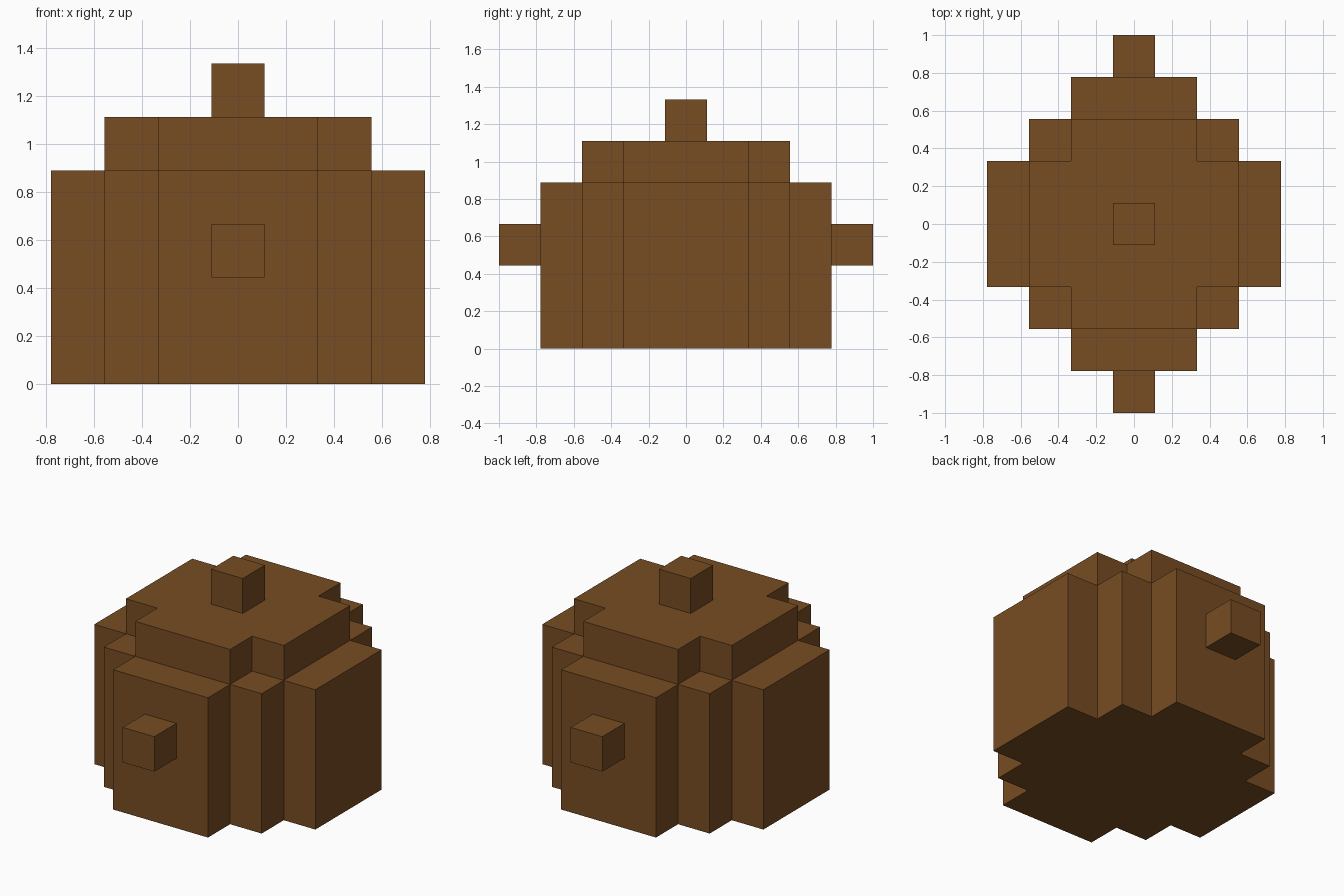
import bpy
import bmesh

cube = bpy.data.objects.get("Cube")
if cube:
    bpy.data.objects.remove(cube, do_unlink=True)

U = 2 / 9  # one block

brown = bpy.data.materials.new("brown")
brown.use_nodes = True
colour = (0.185, 0.073, 0.0165, 1)
brown.diffuse_color = colour
bsdf = next(n for n in brown.node_tree.nodes if n.type == 'BSDF_PRINCIPLED')
bsdf.inputs["Base Color"].default_value = colour
bsdf.inputs["Roughness"].default_value = 0.9


def stepped_block(name, corner, z0, z1, y=0):
    """Extrude a plan outline; corner lists its +x +y quarter, in blocks."""
    mirrored = corner[::-1]
    outline = (corner
               + [(-a, b) for a, b in mirrored]
               + [(-a, -b) for a, b in corner]
               + [(a, -b) for a, b in mirrored])
    bm = bmesh.new()
    base = bm.faces.new([bm.verts.new((a * U, (b + y) * U, z0 * U)) for a, b in outline])
    top = bmesh.ops.extrude_face_region(bm, geom=[base], use_keep_orig=True)
    verts = [v for v in top["geom"] if isinstance(v, bmesh.types.BMVert)]
    bmesh.ops.translate(bm, verts=verts, vec=(0, 0, (z1 - z0) * U))
    bmesh.ops.recalc_face_normals(bm, faces=bm.faces)
    mesh = bpy.data.meshes.new(name)
    bm.to_mesh(mesh)
    bm.free()
    mesh.materials.append(brown)
    obj = bpy.data.objects.new(name, mesh)
    bpy.context.collection.objects.link(obj)
    return obj


# Main body with two steps at each corner
stepped_block("body", [(3.5, 1.5), (2.5, 1.5), (2.5, 2.5), (1.5, 2.5), (1.5, 3.5)], 0, 4)

# Cross-shaped upper tier
stepped_block("upper_tier", [(2.5, 1.5), (1.5, 1.5), (1.5, 2.5)], 4, 5)

# Single-block knobs on the top, front and back
knob = [(0.5, 0.5)]
stepped_block("top_knob", knob, 5, 6)
for name, y in (("front_knob", -4), ("back_knob", 4)):
    stepped_block(name, knob, 2, 3, y)
